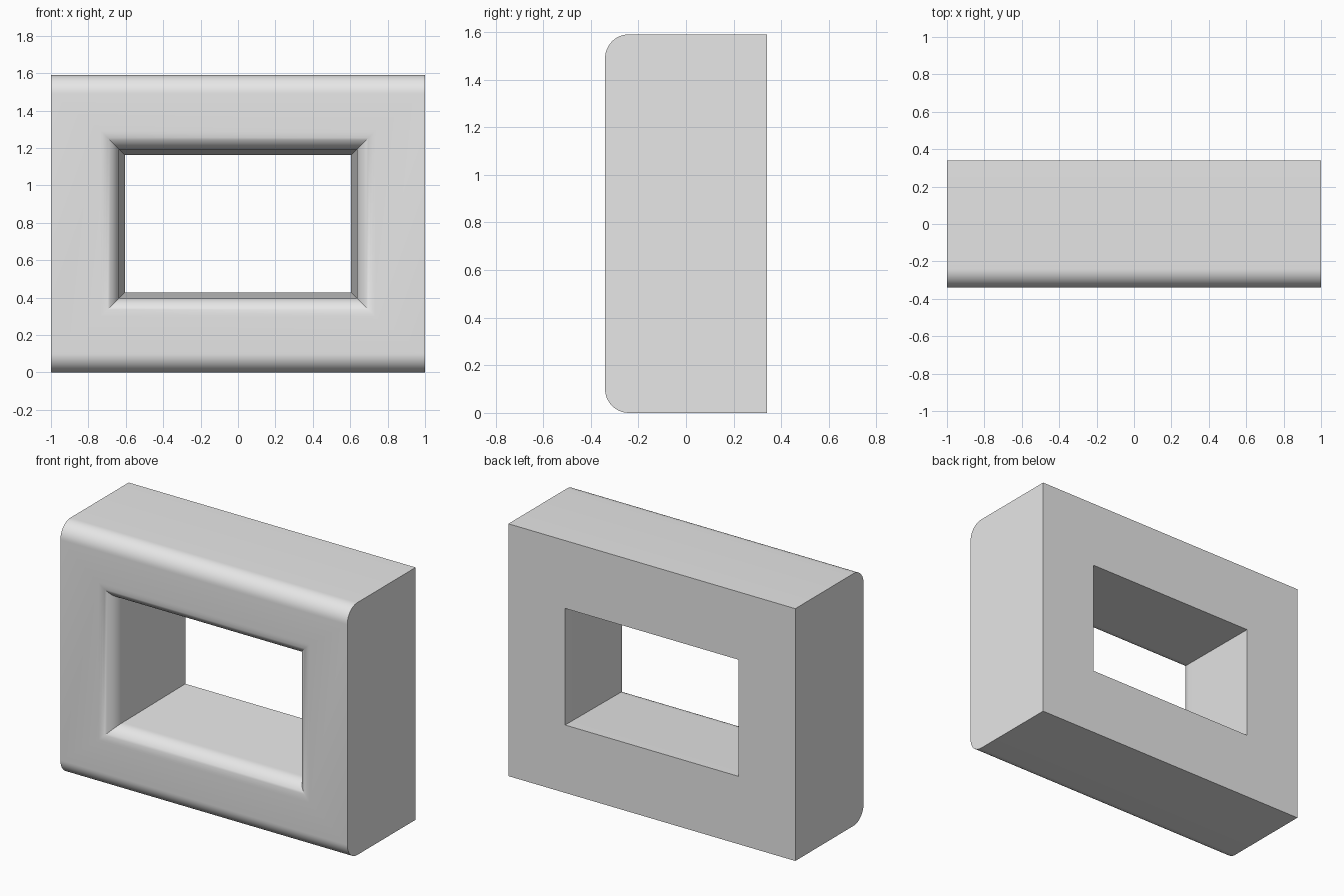
import bpy, bmesh, math

cube = bpy.data.objects.get("Cube")
if cube:
    bpy.data.objects.remove(cube, do_unlink=True)

HALF_W, HALF_D, HALF_H = 1.0, 0.34, 0.795
HOLE_W, HOLE_H = 0.605, 0.3675      # half opening at the back
TAPER, R, STEPS = 0.03, 0.1, 12     # opening widens to the front, edge radius


def arc(t):
    a = math.pi / 2 * t / STEPS
    return R * math.sin(a), R * math.cos(a)


# Rectangular sections (half width, half height, y), running around the frame wall
sections = [(HALF_W, HALF_H, HALF_D), (HOLE_W, HOLE_H, HALF_D)]
# Rounded mouth of the opening
for i in range(STEPS + 1):
    s, c = arc(i)
    grow = TAPER + R - c
    sections.append((HOLE_W + grow, HOLE_H + grow, R - HALF_D - s))
# Rounded top and bottom front edges; the sides stay square
for i in range(STEPS, -1, -1):
    s, c = arc(i)
    sections.append((HALF_W, HALF_H - R + c, R - HALF_D - s))

bm = bmesh.new()
rings = [[bm.verts.new((sx * w, y, HALF_H + sz * h))
          for sx, sz in ((-1, -1), (1, -1), (1, 1), (-1, 1))]
         for w, h, y in sections]
for k, ring in enumerate(rings):
    after = rings[(k + 1) % len(rings)]
    for j in range(4):
        n = (j + 1) % 4
        bm.faces.new((ring[j], ring[n], after[n], after[j]))
# Merge the flat slices of each side into one face
for side in (-1, 1):
    flat = [f for f in bm.faces if all(abs(v.co.x - side * HALF_W) < 1e-5 for v in f.verts)]
    bmesh.ops.dissolve_faces(bm, faces=flat)
bmesh.ops.recalc_face_normals(bm, faces=bm.faces[:])

mesh = bpy.data.meshes.new("frame_block")
bm.to_mesh(mesh)
bm.free()
frame = bpy.data.objects.new("frame_block", mesh)
bpy.context.collection.objects.link(frame)

# Plain light grey
grey = bpy.data.materials.new("light_grey")
grey.use_nodes = True
colour = (0.8, 0.8, 0.8, 1.0)
grey.diffuse_color = colour
grey.node_tree.nodes["Principled BSDF"].inputs["Base Color"].default_value = colour
mesh.materials.append(grey)

bpy.ops.object.select_all(action='DESELECT')
frame.select_set(True)
bpy.context.view_layer.objects.active = frame
bpy.ops.object.shade_smooth_by_angle(angle=math.radians(30))
